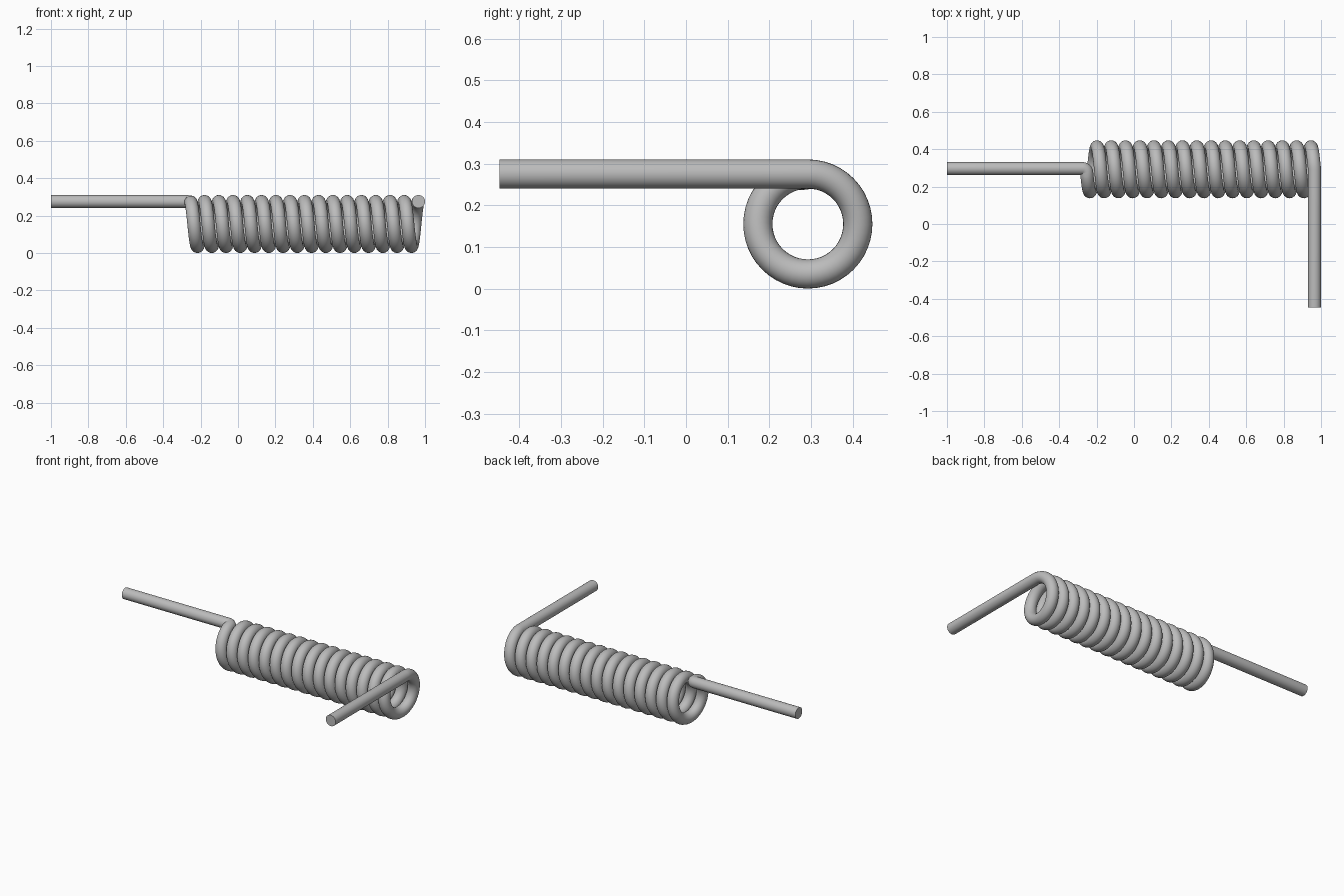
import bpy
from math import sin, cos, pi, radians

cube = bpy.data.objects.get("Cube")
if cube:
    bpy.data.objects.remove(cube)

WIRE = 0.035            # wire radius
COIL = 0.12             # coil centre-line radius
CY, CZ = 0.2925, 0.155  # coil axis
X_START, X_END = 0.965, -0.255
TURNS, STEPS = 16, 48
BEND = 0.025            # corner radius at the side arm

steel = bpy.data.materials.new("grey steel")
steel.use_nodes = True
GREY = (0.5, 0.5, 0.5, 1)
steel.diffuse_color = GREY
steel.node_tree.nodes["Principled BSDF"].inputs["Base Color"].default_value = GREY

# Front arm, running back to the top of the coil
path = [(X_START, -0.4475, CZ + COIL)]

# Coil: over the top, down the back, up the front
last = TURNS * STEPS - 2
for i in range(last + 1):
    a = 2 * pi * i / STEPS
    x = X_START + (X_END - X_START) * i / (TURNS * STEPS)
    path.append((x, CY + COIL * sin(a), CZ + COIL * cos(a)))

# Tight corner from the coil into the side arm
x0, y0, z0 = path[-1]
top = CZ + COIL
arm_y = y0 + BEND + 0.01
for k in range(1, 7):
    t = radians(15 * k)
    path.append((x0 - BEND * (1 - cos(t)), arm_y - BEND * (1 - sin(t)),
                 z0 + (top - z0) * k / 6))

# Side arm
path.append((-1, arm_y, top))

# Sweep the round wire along the path
curve = bpy.data.curves.new("spring_wire", "CURVE")
curve.dimensions = "3D"
curve.bevel_depth = WIRE
curve.bevel_resolution = 10
curve.use_fill_caps = True
spline = curve.splines.new("POLY")
spline.points.add(len(path) - 1)
for point, co in zip(spline.points, path):
    point.co = (*co, 1)
curve.materials.append(steel)

spring = bpy.data.objects.new("torsion_spring", curve)
bpy.context.collection.objects.link(spring)
bpy.ops.object.select_all(action="DESELECT")
spring.select_set(True)
bpy.context.view_layer.objects.active = spring
bpy.ops.object.convert(target="MESH")
bpy.ops.object.shade_smooth_by_angle(angle=radians(40))
